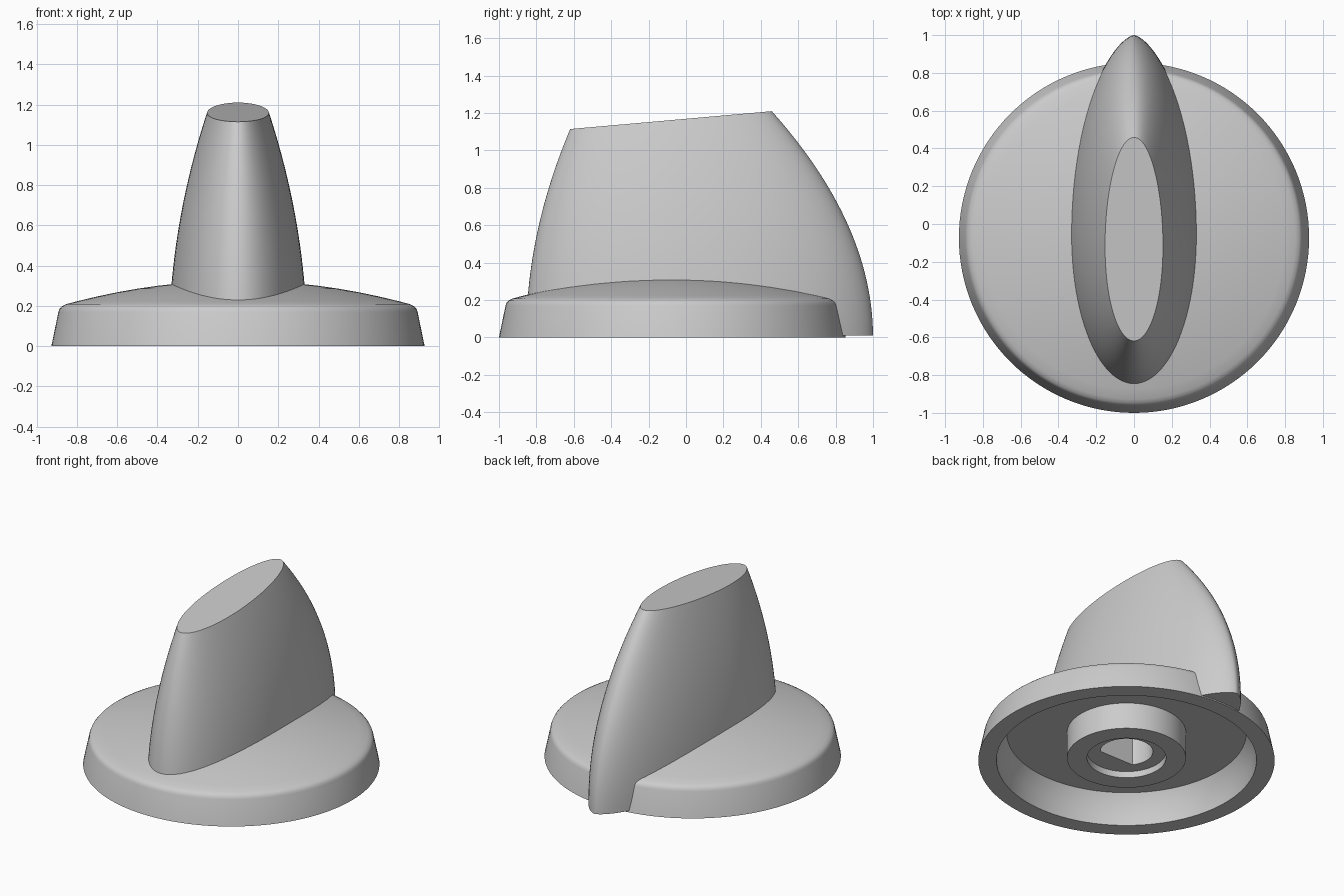
import bpy, bmesh, math
from mathutils import Vector

if "Cube" in bpy.data.objects:
    bpy.data.objects.remove(bpy.data.objects["Cube"])

CY = -0.073      # centre of the round base in y
MID = -0.06      # widest line of the grip in y


def make_object(name, bm):
    bmesh.ops.recalc_face_normals(bm, faces=bm.faces[:])
    mesh = bpy.data.meshes.new(name)
    bm.to_mesh(mesh)
    bm.free()
    ob = bpy.data.objects.new(name, mesh)
    bpy.context.collection.objects.link(ob)
    return ob


def loft(rings):
    """Skin a list of equal closed rings and cap both ends."""
    bm = bmesh.new()
    rows = [[bm.verts.new(p) for p in ring] for ring in rings]
    n = len(rows[0])
    for a, b in zip(rows, rows[1:]):
        for i in range(n):
            bm.faces.new((a[i], a[(i + 1) % n], b[(i + 1) % n], b[i]))
    bm.faces.new(rows[0][::-1])
    bm.faces.new(rows[-1])
    return bm


def circle(r, z, n=128):
    return [(r * math.cos(2 * math.pi * i / n),
             CY + r * math.sin(2 * math.pi * i / n), z) for i in range(n)]


def turned(name, profile):
    return make_object(name, loft([circle(r, z) for r, z in profile]))


def grip_ring(z, n=96):
    front, back = -0.855 + 0.19 * z * z, 1.0 - 0.37 * z * z
    half = 0.3436 - 0.141 * z * z
    power = 1.28 - 0.28 * min(z / 1.2, 1)      # pointed low down, oval on top
    ring = []
    for i in range(n):
        a = 2 * math.pi * i / n
        c, s = math.cos(a), math.sin(a)
        reach = back - MID if s > 0 else MID - front
        p = power if s > 0 else 1.0
        ring.append((math.copysign(half * abs(c) ** p, c), MID + reach * s, z))
    return ring


def boolean(target, tool, operation):
    mod = target.modifiers.new(operation.lower(), 'BOOLEAN')
    mod.operation = operation
    mod.solver = 'EXACT'
    mod.object = tool
    tool.hide_render = True
    bpy.context.view_layer.objects.active = target
    bpy.ops.object.modifier_apply(modifier=mod.name)
    bpy.data.objects.remove(tool, do_unlink=True)


# Domed base with a softened shoulder
profile = [(0.927, 0), (0.892, 0.17), (0.886, 0.186), (0.876, 0.197)]
profile += [(r, 0.325 - 0.16 * r * r)
            for r in (0.855, 0.8, 0.7, 0.6, 0.5, 0.4, 0.3, 0.2, 0.1, 0.02)]
knob = turned("knob", profile)

# Tapered grip, sliced by the sloping top plane
bm = loft([grip_ring(0.01 + 1.25 * i / 30) for i in range(31)])
bmesh.ops.bisect_plane(bm, geom=bm.verts[:] + bm.edges[:] + bm.faces[:],
                       plane_co=Vector((0, 0, 1.169)),
                       plane_no=Vector((0, -0.0884, 1)).normalized(),
                       clear_outer=True)
bmesh.ops.holes_fill(bm, edges=[e for e in bm.edges if e.is_boundary], sides=0)
boolean(knob, make_object("grip", bm), 'UNION')

# Underside cavity, leaving the central boss and its counterbore
cavity = turned("cavity_cutter", [
    (0.02, -0.05), (0.815, -0.05), (0.813, 0), (0.80, 0.11), (0.75, 0.2),
    (0.372, 0.2), (0.372, 0.018), (0.247, 0.018), (0.247, 0.062), (0.02, 0.062)])
boolean(knob, cavity, 'DIFFERENCE')

# D-shaped shaft hole
hole = [(x, max(y, CY - 0.1), 0) for x, y, _ in circle(0.165, 0, 48)]
shaft = make_object("shaft_cutter", loft([[(x, y, z) for x, y, _ in hole]
                                          for z in (0.03, 0.6)]))
boolean(knob, shaft, 'DIFFERENCE')

# Smooth shading with crisp edges
bpy.ops.object.select_all(action='DESELECT')
knob.select_set(True)
bpy.context.view_layer.objects.active = knob
bpy.ops.object.shade_smooth_by_angle(angle=math.radians(30))
